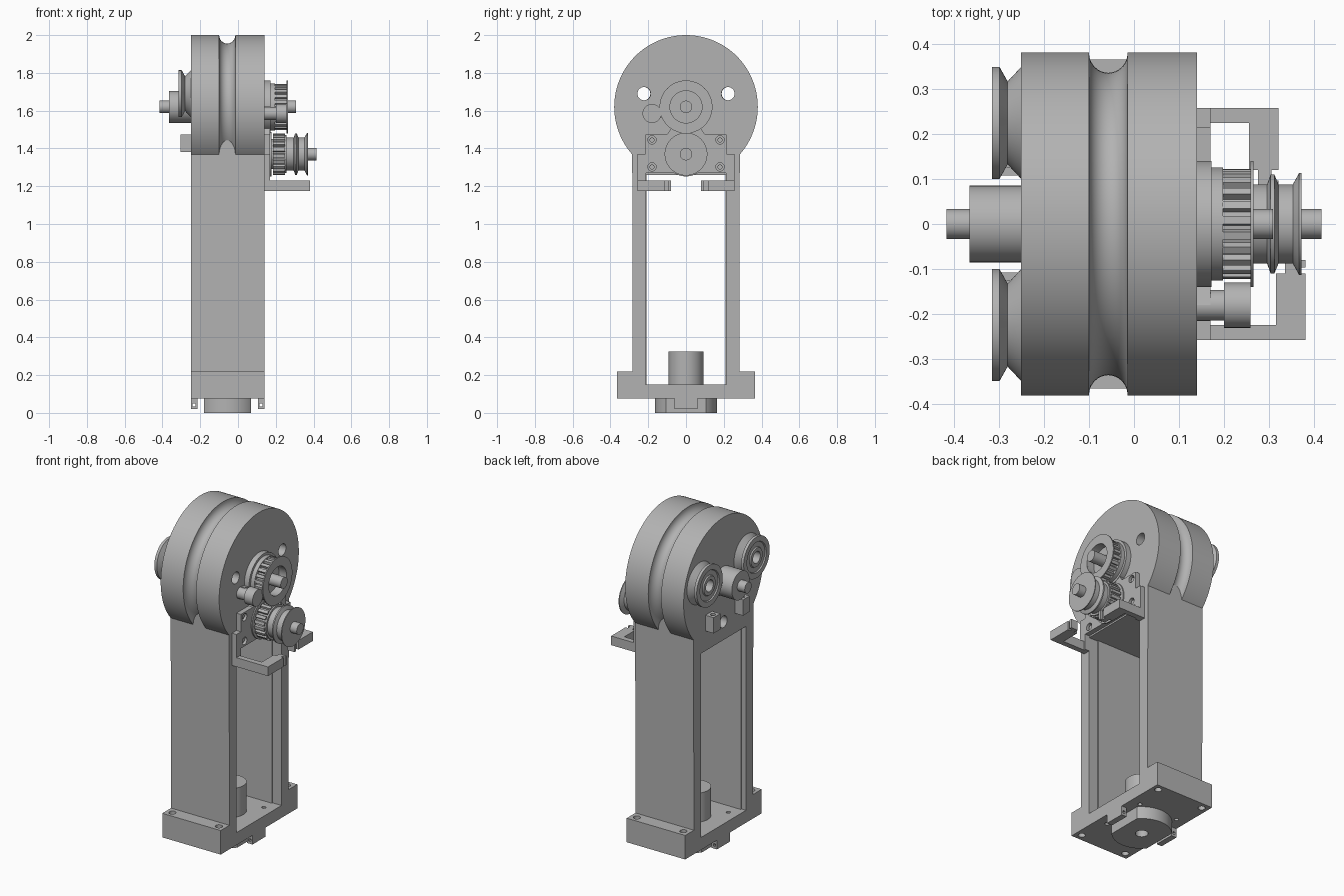
import bpy, bmesh, math
from mathutils import Matrix, Vector

cube = bpy.data.objects.get("Cube")
if cube:
    bpy.data.objects.remove(cube, do_unlink=True)

grey = bpy.data.materials.new("machined_grey")
grey.use_nodes = True
GREY = (0.45, 0.45, 0.45, 1)
grey.diffuse_color = GREY
grey.node_tree.nodes["Principled BSDF"].inputs["Base Color"].default_value = GREY
parts = []

X0, X1 = -0.25, 0.14      # body faces
HUB, MOTOR = 1.62, 1.37   # axle heights
MID = (X0 + X1) / 2


def finish(name, bm):
    bmesh.ops.recalc_face_normals(bm, faces=bm.faces)
    mesh = bpy.data.meshes.new(name)
    bm.to_mesh(mesh)
    bm.free()
    mesh.materials.append(grey)
    ob = bpy.data.objects.new(name, mesh)
    bpy.context.collection.objects.link(ob)
    parts.append(ob)
    return ob


def prism(name, outline, x0, x1):
    """Outline in (y, z), extruded along x."""
    bm = bmesh.new()
    face = bm.faces.new([bm.verts.new((x0, y, z)) for y, z in outline])
    out = bmesh.ops.extrude_face_region(bm, geom=[face])
    verts = [g for g in out["geom"] if isinstance(g, bmesh.types.BMVert)]
    bmesh.ops.translate(bm, verts=verts, vec=(x1 - x0, 0, 0))
    return finish(name, bm)


def box(name, x0, x1, y0, y1, z0, z1):
    return prism(name, [(y0, z0), (y1, z0), (y1, z1), (y0, z1)], x0, x1)


def lathe(name, profile, y=0, z=HUB, steps=72):
    """Closed (x, radius) profile turned about an x axis."""
    bm = bmesh.new()
    verts = [bm.verts.new((x, y, z + r)) for x, r in profile]
    edges = [bm.edges.new((verts[i - 1], verts[i])) for i in range(len(verts))]
    bmesh.ops.spin(bm, geom=verts + edges, cent=(0, y, z), axis=(1, 0, 0),
                   angle=math.tau, steps=steps, use_merge=False)
    bmesh.ops.remove_doubles(bm, verts=bm.verts, dist=0.00001)
    bmesh.ops.dissolve_degenerate(bm, edges=bm.edges, dist=0.00001)
    return finish(name, bm)


def rod(name, r, x0, x1, y=0, z=HUB, steps=48):
    ring = [math.tau * i / steps for i in range(steps)]
    return prism(name, [(y + r * math.cos(a), z + r * math.sin(a)) for a in ring], x0, x1)


def post(name, r, x, y, z0, z1):
    bm = bmesh.new()
    bmesh.ops.create_cone(bm, cap_ends=True, segments=48, radius1=r, radius2=r,
                          depth=z1 - z0,
                          matrix=Matrix.Translation((x, y, (z0 + z1) / 2)))
    return finish(name, bm)


def gear(name, r, depth, teeth, x0, x1, z):
    outline = []
    for i in range(teeth):
        for f, rad in ((0, r), (0.5, r), (0.6, r - depth), (0.9, r - depth)):
            a = math.tau * (i + f) / teeth
            outline.append((rad * math.cos(a), z + rad * math.sin(a)))
    return prism(name, outline, x0, x1)


def cut(ob, cutters):
    for c in cutters:
        c.hide_render = True
        mod = ob.modifiers.new("cut", "BOOLEAN")
        mod.operation, mod.solver, mod.object = "DIFFERENCE", "EXACT", c
        bpy.context.view_layer.objects.active = ob
        bpy.ops.object.modifier_apply(modifier=mod.name)
        parts.remove(c)
        bpy.data.objects.remove(c, do_unlink=True)


# Grooved drum, trimmed flat where it enters the column
R, GROOVE, HALF = 0.38, -0.057, 0.043
profile = [(X0, 0), (X0, R)]
profile += [(GROOVE - HALF * math.cos(math.pi * i / 12),
             R - 0.045 * math.sin(math.pi * i / 12)) for i in range(13)]
profile += [(X1, R), (X1, 0)]
drum = lathe("drum", profile, steps=128)
bm = bmesh.new()
bm.from_mesh(drum.data)
trim = bmesh.ops.bisect_plane(bm, geom=bm.verts[:] + bm.edges[:] + bm.faces[:],
                              plane_co=(0, 0, 1.35), plane_no=(0, 0, -1), clear_outer=True)
rim = [e for e in trim["geom_cut"] if isinstance(e, bmesh.types.BMEdge)]
bmesh.ops.contextual_create(bm, geom=rim)
bm.to_mesh(drum.data)
bm.free()
cut(drum, [rod("hole", 0.035, -1, 1, s * 0.222, 1.69) for s in (-1, 1)]
    + [rod("hole", 0.035, -1, 1, 0, MOTOR)])

# Column frame and stepped foot as one open profile
half = [(0.365, 0.075), (0.365, 0.22), (0.282, 0.22), (0.285, 1.45)]
frame = prism("column_frame", half + [(-y, z) for y, z in reversed(half)], X0, X1)
cutters = [box("window", -1, 1, -0.215, 0.215, 0.15, 1.26),
           rod("hole", 0.035, -1, 1, 0, MOTOR)]
cutters += [post("hole", 0.02, x, s * 0.325, 0, 0.5) for x in (X0 + 0.04, X1 - 0.04) for s in (-1, 1)]
cutters += [post("hole", 0.012, -0.055 + sx * 0.13, sy * 0.14, 0, 0.3)
            for sx in (-1, 1) for sy in (-1, 1)]
cut(frame, cutters)
for side, s in (("left", 1), ("right", -1)):
    lo, hi = sorted((s * 0.208, s * 0.22))
    box("inner_liner_" + side, X0 + 0.03, X1 - 0.06, lo, hi, 0.15, 1.26)

# Motor at the foot
post("foot_motor", 0.092, -0.055, 0, 0.14, 0.325)
mount = post("foot_motor_flange", 0.165, -0.055, 0, 0, 0.076)
cut(mount, [box("flat", 0.07, 0.2, -1, 1, -1, 1), box("flat", -0.4, -0.18, -1, 1, -1, 1),
            post("bore", 0.035, -0.055, 0, -0.1, 0.05)])
for i, x in enumerate((X0, X1 - 0.035)):
    clip = box("foot_clip_%d" % (i + 1), x, x + 0.035, -0.062, 0.062, 0.02, 0.078)
    cut(clip, [box("slot", x + 0.01, x + 0.024, -1, 1, 0.034, 0.05)])

# Guide pulleys and hub on the right face
for side, s in (("left", 1), ("right", -1)):
    lathe("guide_pulley_" + side,
          [(X0, 0.035), (X0, 0.124), (-0.28, 0.092), (-0.298, 0.124), (-0.315, 0.124),
           (-0.315, 0.092), (-0.308, 0.088), (-0.308, 0.06), (-0.315, 0.056),
           (-0.315, 0.035)], s * 0.224, 1.69)
    block = box("stop_block_" + side, -0.305, X0, s * 0.14 - 0.032, s * 0.14 + 0.032, 1.38, 1.475)
    cut(block, [post("hole", 0.014, -0.278, s * 0.14, 1.44, 1.6)])
rod("right_hub", 0.085, -0.365, X0)
rod("right_axle", 0.033, -0.415, -0.36)

# Toothed wheel on the left face
lathe("wheel_seat", [(X1, 0), (X1, 0.14), (0.172, 0.14), (0.172, 0.125), (0.197, 0.125), (0.197, 0)])
wheel = gear("toothed_wheel", 0.122, 0.016, 22, 0.197, 0.26, HUB)
cut(wheel, [rod("bore", 0.085, 0.215, 0.3)])
lathe("wheel_rim", [(0.258, 0.085), (0.258, 0.14), (0.265, 0.14), (0.265, 0.085)])
rod("left_axle", 0.033, 0.19, 0.308)

# Belt tensioner
prism("tensioner_arm", [(-0.18, 1.622), (-0.13, 1.61), (-0.05, 1.67), (-0.05, 1.55),
                        (-0.13, 1.565), (-0.18, 1.55)], X1, 0.17)
rod("tensioner_stem", 0.034, X1, 0.205, -0.18, 1.585)
rod("tensioner_roller", 0.05, 0.2, 0.258, -0.18, 1.585)

# Motor plate with corner holes
plate = prism("motor_plate", [(-0.215, 1.27), (0.215, 1.27), (0.215, 1.475), (0.1, 1.475),
                              (0.07, 1.52), (-0.07, 1.52), (-0.1, 1.475), (-0.215, 1.475)],
              X1, 0.17)
cut(plate, [rod("hole", 0.022, 0.1, 0.3, y, z, 24) for y in (-0.18, 0.18) for z in (1.302, 1.445)])
for y in (-0.18, 0.18):
    for z in (1.302, 1.445):
        rod("plate_screw", 0.013, X1, 0.16, y, z, 24)

# Drive stack on the motor axle
rod("drive_collar", 0.08, 0.16, 0.19, 0, MOTOR)
gear("drive_gear", 0.11, 0.013, 20, 0.185, 0.25, MOTOR)
lathe("drive_rim", [(0.17, 0), (0.17, 0.118), (0.177, 0.118), (0.177, 0)], 0, MOTOR)
lathe("cable_spool", [(0.248, 0), (0.248, 0.1), (0.258, 0.1), (0.258, 0.088), (0.295, 0.088),
                      (0.303, 0.11), (0.311, 0.11), (0.32, 0.088), (0.352, 0.088),
                      (0.366, 0.113), (0.371, 0.113), (0.371, 0)], 0, MOTOR)
rod("drive_axle", 0.033, 0.36, 0.415, 0, MOTOR)

# Hooked bracket arms below the motor
for side, s, reach, tip, thick in (("left", 1, 0.32, 0.12, 0.065), ("right", -1, 0.38, 0.11, 0.065)):
    def arm(name, x0, x1, ya, yb, z0, z1):
        lo, hi = sorted((s * ya, s * yb))
        box(name + "_" + side, x0, x1, lo, hi, z0, z1)
    arm("bracket_upright", X1, 0.17, 0.213, 0.257, 1.175, 1.37)
    arm("bracket_arm", X1, reach, 0.224, 0.257, 1.175, 1.23)
    arm("bracket_hook", reach - thick, reach, tip, 0.257, 1.175, 1.23)
    arm("bracket_catch", reach - 0.045, reach - 0.015, 0.095, tip, 1.175, 1.23)
    arm("bracket_tip", reach - 0.045, reach, 0.08, 0.096, 1.175, 1.23)

# Smooth curved walls, keep sharp edges
bpy.ops.object.select_all(action="DESELECT")
for ob in parts:
    ob.select_set(True)
bpy.context.view_layer.objects.active = parts[0]
bpy.ops.object.shade_smooth_by_angle(angle=math.radians(25))
